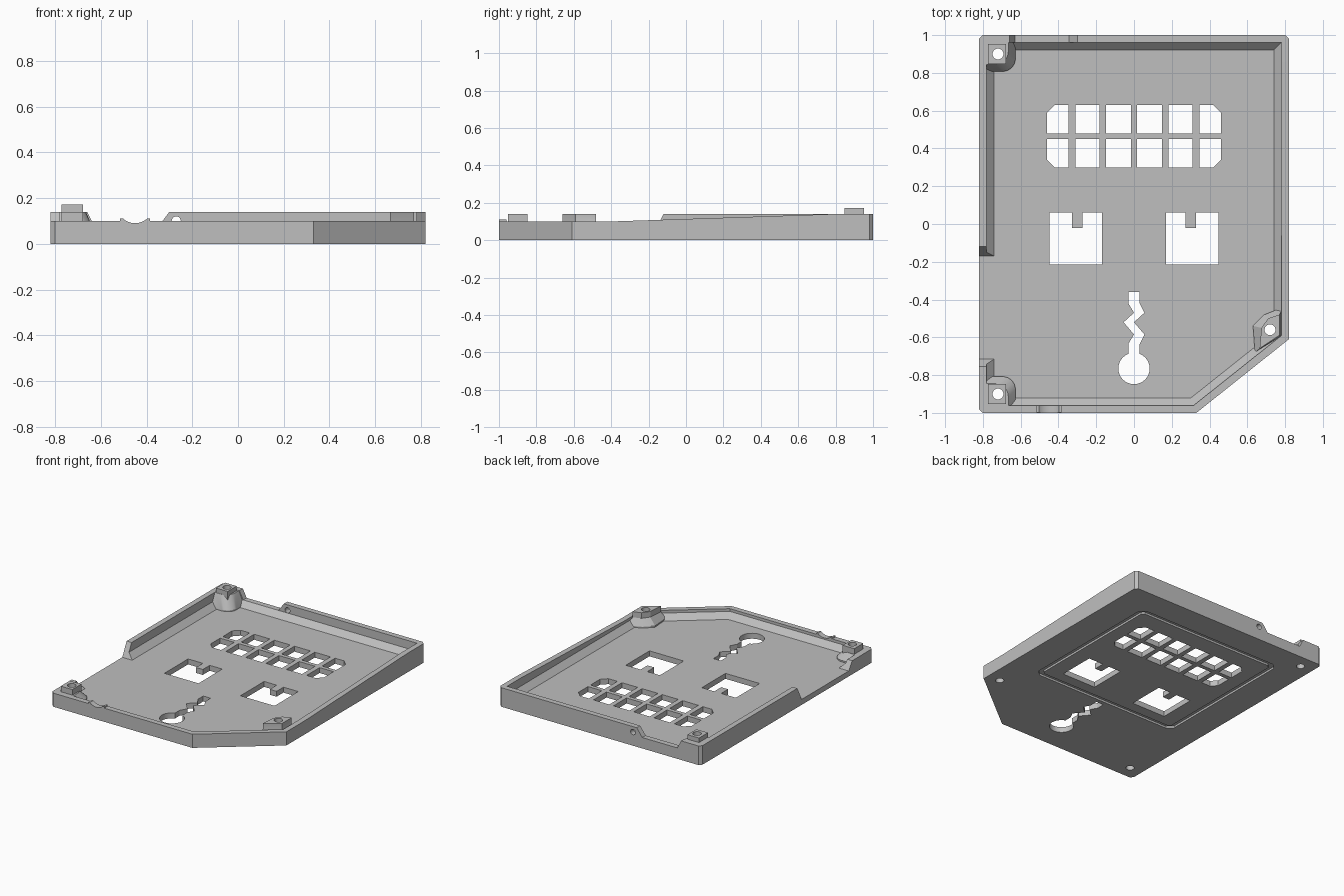
import bpy, bmesh, math
from mathutils import Vector

if "Cube" in bpy.data.objects:
    bpy.data.objects.remove(bpy.data.objects["Cube"])

grey = bpy.data.materials.new("plain grey")
grey.use_nodes = True
grey.diffuse_color = (0.52, 0.52, 0.52, 1)
grey.node_tree.nodes["Principled BSDF"].inputs["Base Color"].default_value = (0.52, 0.52, 0.52, 1)

PLACE = {"x": lambda a, b, h: (h, a, b),
         "y": lambda a, b, h: (a, h, b),
         "z": lambda a, b, h: (a, b, h)}


def loft(name, rings, axis="z"):
    """Solid through matching outlines, each given as (points, level)."""
    bm = bmesh.new()
    loops = [[bm.verts.new(PLACE[axis](a, b, h)) for a, b in pts] for pts, h in rings]
    n = len(loops[0])
    bm.faces.new(loops[0])
    bm.faces.new(loops[-1])
    for low, high in zip(loops, loops[1:]):
        for i in range(n):
            j = (i + 1) % n
            bm.faces.new((low[i], low[j], high[j], high[i]))
    bmesh.ops.recalc_face_normals(bm, faces=bm.faces)
    mesh = bpy.data.meshes.new(name)
    bm.to_mesh(mesh)
    bm.free()
    obj = bpy.data.objects.new(name, mesh)
    bpy.context.collection.objects.link(obj)
    mesh.materials.append(grey)
    return obj


def prism(name, pts, low, high, axis="z"):
    return loft(name, [(pts, low), (pts, high)], axis)


def combine(target, tool, operation="DIFFERENCE"):
    """Apply a boolean and remove the tool."""
    mod = target.modifiers.new("shape", "BOOLEAN")
    mod.operation, mod.object, mod.solver = operation, tool, "EXACT"
    bpy.context.view_layer.objects.active = target
    bpy.ops.object.modifier_apply(modifier=mod.name)
    bpy.data.objects.remove(tool)


def rect(x0, y0, x1, y1, cuts=(0, 0, 0, 0)):
    """Rectangle with optional corner cuts, counter-clockwise from low left."""
    pts = []
    corners = ((x0, y0, 1, 1), (x1, y0, -1, 1), (x1, y1, -1, -1), (x0, y1, 1, -1))
    for (x, y, sx, sy), c in zip(corners, cuts):
        if not c:
            pts.append((x, y))
        elif sx == sy:
            pts += [(x, y + sy * c), (x + sx * c, y)]
        else:
            pts += [(x + sx * c, y), (x, y + sy * c)]
    return pts


def circle(x, y, r, n=32):
    return [(x + r * math.cos(math.tau * i / n), y + r * math.sin(math.tau * i / n)) for i in range(n)]


def inset(pts, d):
    """Mitred inset of a counter-clockwise outline."""
    out = []
    for i, p in enumerate(pts):
        p = Vector(p)
        e = (p - Vector(pts[i - 1])).normalized()
        f = (Vector(pts[(i + 1) % len(pts)]) - p).normalized()
        n, m = Vector((-e.y, e.x)), Vector((-f.y, f.x))
        out.append(tuple(p + (n + m) * d / (1 + n.dot(m))))
    return out


# Tray with a hollow that slopes in at the foot of the walls
W = 0.82
outline = [(-W, -1), (0.33, -1), (W, -0.61), (W, 1), (-W, 1)]
outer = [(-W, -0.98), (-W + 0.02, -1), (0.33, -1), (W, -0.61),
         (W, 0.98), (W - 0.02, 1), (-W + 0.02, 1), (-W, 0.98)]
FLOOR, RIM = 0.04, 0.14
tray = prism("case_tray", outer, 0, RIM)
combine(tray, loft("hollow", [(inset(outline, 0.08), FLOOR),
                              (inset(outline, 0.04), 0.08),
                              (inset(outline, 0.04), 0.3)]))

# Lower front rim, sloping right rim, side opening and rear gap
combine(tray, prism("rim_cut", [(-1.1, 0.1), (-0.4, 0.1), (0.8, RIM), (0.8, 0.3), (-1.1, 0.3)],
                    -0.7, 1, "x"))
combine(tray, prism("side_opening", [(-1.1, 0.1), (-0.755, 0.1), (-0.715, FLOOR), (-0.17, FLOOR),
                                     (-0.12, RIM), (-0.12, 0.3), (-1.1, 0.3)], -1, -0.7, "x"))
combine(tray, prism("rear_gap", [(-0.63, 0.08), (-0.345, 0.08), (-0.3, RIM), (-0.3, 0.3),
                                 (-0.66, 0.3), (-0.66, RIM)], 0.93, 1.1, "y"))
combine(tray, prism("rear_hole", circle(-0.27, 0.1, 0.02, 16), 0.9, 1.1, "y"))

# Cable notch in the front rim
combine(tray, prism("collar", rect(-0.515, 0.05, -0.385, 0.11), -0.999, -0.961, "y"), "UNION")
combine(tray, prism("cable_notch", circle(-0.45, 0.17, 0.08), -1.1, -0.9, "y"))


# Screw posts: flared foot, then a square head
def foot(r, side):
    pts = [(-0.8, -0.98), (-0.72 + r, -0.98)]
    for i in range(7):
        t = math.pi / 2 * i / 6
        pts.append((-0.72 + r - 0.07 * (1 - math.cos(t)), -0.9 + r - 0.07 * (1 - math.sin(t))))
    pts.append((-0.8, -0.9 + r))
    return [(x, -y * side) for x, y in pts]


for side, shoulder, top in ((1, RIM, 0.172), (-1, 0.1, RIM)):
    combine(tray, loft("post_foot", [(foot(0.093, side), 0.02), (foot(0.093, side), FLOOR + 0.01),
                                     (foot(0.055, side), shoulder - 0.001)]), "UNION")
    head = rect(-0.772, 0.9 * side - 0.052, -0.678, 0.9 * side + 0.052)
    combine(tray, prism("post_head", head, 0.06, top), "UNION")

head = [(0.77, -0.59), (0.77, -0.48), (0.71, -0.5), (0.675, -0.55), (0.665, -0.66)]
base = [(0.79, -0.6), (0.79, -0.44), (0.69, -0.48), (0.63, -0.54), (0.64, -0.68)]
combine(tray, loft("post_foot", [(base, 0.02), (base, FLOOR + 0.01), (head, 0.099)]), "UNION")
combine(tray, prism("post_head", head, 0.06, RIM), "UNION")

for x, y in ((-0.72, 0.9), (-0.72, -0.9), (0.72, -0.56)):
    combine(tray, prism("screw_hole", circle(x, y, 0.029, 24), -0.1, 0.3))

# Two rows of six button holes, outer corners cut off
columns = [(-0.46, -0.347), (-0.31, -0.182), (-0.147, -0.017)]
columns += [(-b, -a) for a, b in reversed(columns)]
for low, high, upper in ((0.48, 0.63, True), (0.3, 0.45, False)):
    for i, (a, b) in enumerate(columns):
        left, right = 0.04 * (i == 0), 0.04 * (i == 5)
        cuts = (0, 0, right, left) if upper else (left, right, 0, 0)
        combine(tray, prism("button_hole", rect(a, low, b, high, cuts), -0.1, 0.2))

# Pair of square windows, each with a tab
window = [(0.17, -0.215), (0.447, -0.215), (0.447, 0.06), (0.327, 0.06),
          (0.327, -0.02), (0.272, -0.02), (0.272, 0.06), (0.17, 0.06)]
for s in (1, -1):
    combine(tray, prism("window", [(s * x, y) for x, y in window], -0.1, 0.2))

# Zigzag slot ending in a round hole
zigzag = [(0.03, -0.72), (0.03, -0.635), (0.055, -0.585), (0, -0.52), (0.055, -0.47), (0.03, -0.42),
          (0.03, -0.36), (-0.03, -0.36), (-0.03, -0.42), (0, -0.47), (-0.055, -0.52), (0, -0.585),
          (-0.03, -0.635), (-0.03, -0.72)]
combine(tray, prism("slot", zigzag, -0.1, 0.2))
combine(tray, prism("slot_end", circle(0, -0.765, 0.083), -0.1, 0.2))

# Groove framing the openings on the underside
frame = rect(-0.6, -0.33, 0.6, 0.8, (0.04,) * 4)
groove = prism("groove", frame, -0.1, 0.015)
combine(groove, prism("groove_core", inset(frame, 0.035), -0.2, 0.2))
combine(tray, groove)

# Keep flat panels crisp and round parts smooth
bpy.ops.object.select_all(action="DESELECT")
tray.select_set(True)
bpy.context.view_layer.objects.active = tray
bpy.ops.object.shade_smooth_by_angle(angle=math.radians(25))
